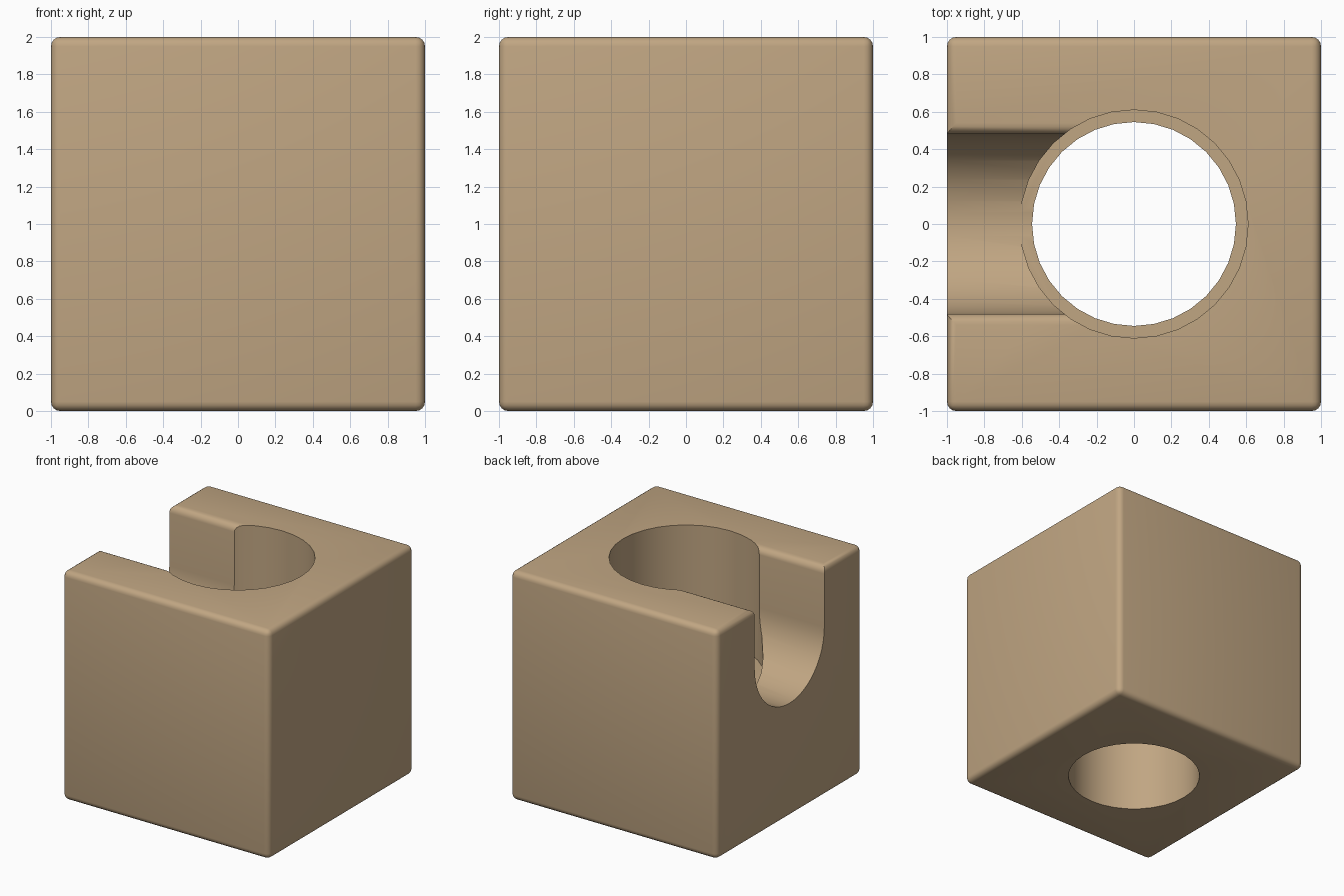
import bpy, bmesh, math

if "Cube" in bpy.data.objects:
    bpy.data.objects.remove(bpy.data.objects["Cube"])

tan = bpy.data.materials.new("warm tan")
tan.diffuse_color = (0.53, 0.38, 0.225, 1)
tan.use_nodes = True
tan.node_tree.nodes["Principled BSDF"].inputs["Base Color"].default_value = tan.diffuse_color


def make_object(name, bm):
    bmesh.ops.recalc_face_normals(bm, faces=bm.faces)
    mesh = bpy.data.meshes.new(name)
    bm.to_mesh(mesh)
    bm.free()
    mesh.materials.append(tan)
    ob = bpy.data.objects.new(name, mesh)
    bpy.context.collection.objects.link(ob)
    return ob


def extrude_profile(name, points, offset):
    bm = bmesh.new()
    face = bm.faces.new([bm.verts.new(p) for p in points])
    geom = bmesh.ops.extrude_face_region(bm, geom=[face])["geom"]
    bmesh.ops.translate(bm, vec=offset,
                        verts=[v for v in geom if isinstance(v, bmesh.types.BMVert)])
    return make_object(name, bm)


def arc(cy, cz, r, start, end, n):
    angles = [math.radians(start + (end - start) * i / n) for i in range(n + 1)]
    return [(cy + r * math.cos(a), cz + r * math.sin(a)) for a in angles]


def circle(r, z, n=32):
    return [(r * math.cos(math.tau * i / n), r * math.sin(math.tau * i / n), z)
            for i in range(n)]


# Block with rounded edges
bm = bmesh.new()
bmesh.ops.create_cube(bm, size=2)
bmesh.ops.translate(bm, verts=bm.verts, vec=(0, 0, 1))
bmesh.ops.bevel(bm, geom=bm.edges[:], offset=0.05, segments=4, profile=0.5,
                affect='EDGES')
block = make_object("block", bm)

# Through hole and wider upper bore, leaving a thin ledge
hole = extrude_profile("hole_cutter", circle(0.545, -0.5), (0, 0, 3))
bore = extrude_profile("bore_cutter", circle(0.61, 1.0), (0, 0, 1.5))

# U-shaped side slot, flaring outward at the top for rounded lips
half = arc(0, 1.475, 0.48, -90, 0, 12) + arc(0.54, 1.94, 0.06, 180, 90, 5) + [(0.54, 2.3)]
profile = half + [(-y, z) for y, z in reversed(half[1:])]
slot = extrude_profile("slot_cutter", [(-1.3, y, z) for y, z in profile], (1.1, 0, 0))

bpy.context.view_layer.objects.active = block
block.select_set(True)
for cutter in (bore, hole, slot):
    mod = block.modifiers.new(cutter.name, 'BOOLEAN')
    mod.operation = 'DIFFERENCE'
    mod.solver = 'EXACT'
    mod.object = cutter
    bpy.ops.object.modifier_apply(modifier=mod.name)
    bpy.data.objects.remove(cutter)

bpy.ops.object.shade_smooth_by_angle(angle=math.radians(30))
